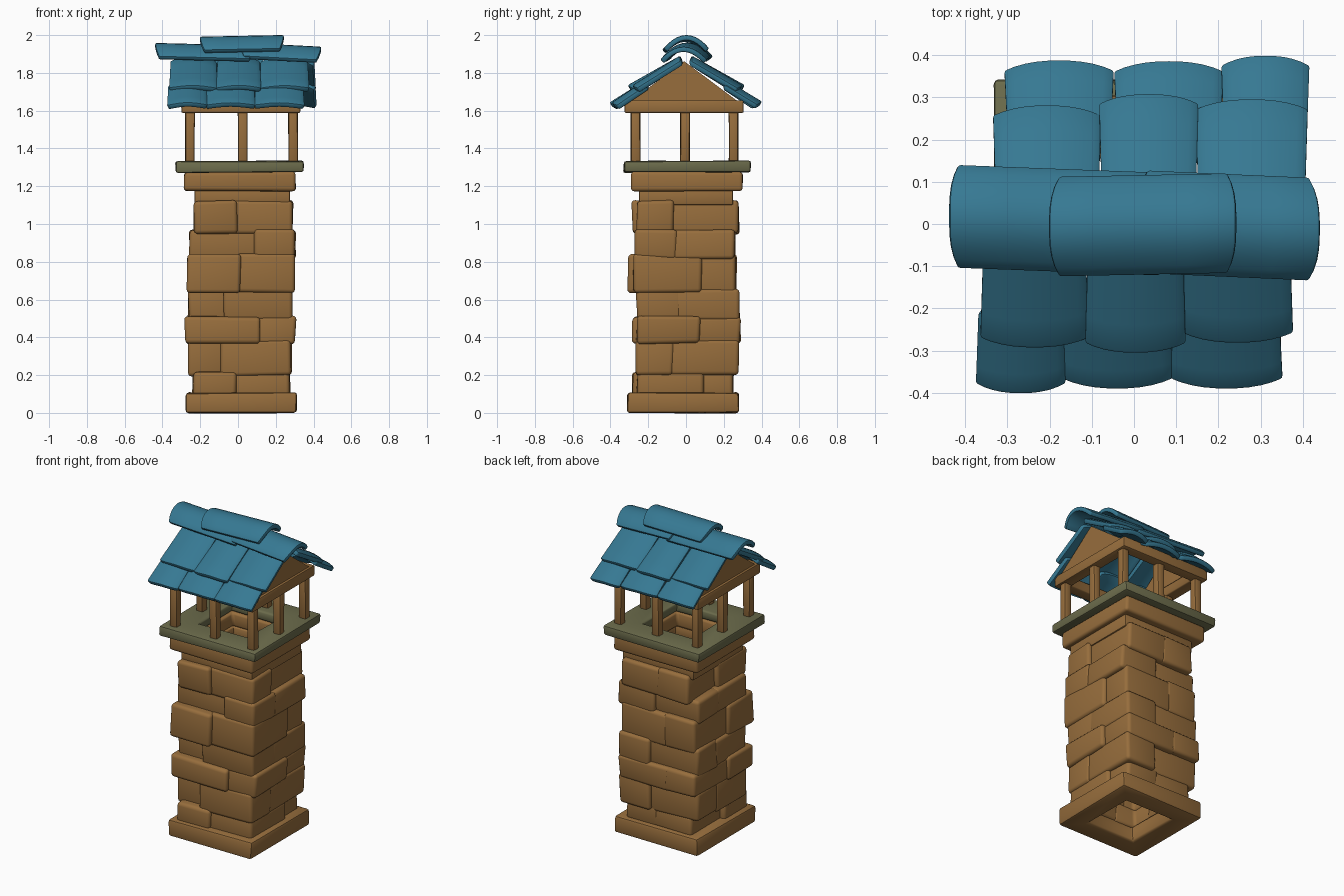
import bpy, bmesh, math, random
from mathutils import Vector

if "Cube" in bpy.data.objects:
    bpy.data.objects.remove(bpy.data.objects["Cube"])

random.seed(4)


def material(name, rgb):
    m = bpy.data.materials.new(name)
    m.diffuse_color = (*rgb, 1)
    m.use_nodes = True
    m.node_tree.nodes["Principled BSDF"].inputs["Base Color"].default_value = m.diffuse_color
    return m


STONE = material("brown stone", (0.31, 0.155, 0.046))
SLAB = material("mossy green", (0.15, 0.15, 0.072))
TILE = material("blue tile", (0.037, 0.19, 0.29))


def finish(name, bm, mat, bevel=0.0, segs=2, thick=0.0, jitter=0.0, smooth=40):
    for v in bm.verts:
        v.co += Vector([random.uniform(-jitter, jitter) for _ in range(3)])
    bmesh.ops.recalc_face_normals(bm, faces=bm.faces)
    me = bpy.data.meshes.new(name)
    bm.to_mesh(me)
    bm.free()
    ob = bpy.data.objects.new(name, me)
    bpy.context.collection.objects.link(ob)
    me.materials.append(mat)
    bpy.ops.object.select_all(action='DESELECT')
    ob.select_set(True)
    bpy.context.view_layer.objects.active = ob
    if thick:
        s = ob.modifiers.new("thick", 'SOLIDIFY')
        s.thickness, s.offset = thick, 0
        bpy.ops.object.modifier_apply(modifier="thick")
    if bevel:
        b = ob.modifiers.new("bevel", 'BEVEL')
        b.width, b.segments = bevel, segs
        b.limit_method, b.angle_limit = 'ANGLE', math.radians(40)
        bpy.ops.object.modifier_apply(modifier="bevel")
    bpy.ops.object.shade_smooth_by_angle(angle=math.radians(smooth))
    return ob


def prism(name, pts, lo, hi, mat, axis='z', **kw):
    """Extrude a polygon along z, or along x for (y, z) points."""
    bm = bmesh.new()
    place = (lambda p, h: (p[0], p[1], h)) if axis == 'z' else (lambda p, h: (h, p[0], p[1]))
    a = [bm.verts.new(place(p, lo)) for p in pts]
    b = [bm.verts.new(place(p, hi)) for p in pts]
    bm.faces.new(a)
    bm.faces.new(b)
    for i in range(len(pts)):
        j = (i + 1) % len(pts)
        bm.faces.new((a[i], a[j], b[j], b[i]))
    return finish(name, bm, mat, **kw)


def ring(name, x0, x1, y0, y1, wall, z0, z1, mat, **kw):
    """Square frame with a square hole."""
    bm = bmesh.new()
    loops = []
    for w, z in ((0, z0), (0, z1), (wall, z1), (wall, z0)):
        q = ((x0 + w, y0 + w), (x1 - w, y0 + w), (x1 - w, y1 - w), (x0 + w, y1 - w))
        loops.append([bm.verts.new((x, y, z)) for x, y in q])
    for k in range(4):
        a, b = loops[k], loops[(k + 1) % 4]
        for i in range(4):
            j = (i + 1) % 4
            bm.faces.new((a[i], a[j], b[j], b[i]))
    return finish(name, bm, mat, **kw)


def tile(name, origin, u, v, width, length, arch, bulge, thick, taper=1.0):
    """Arched roof tile: u across, v along, with rounded ends."""
    u, v = Vector(u).normalized(), Vector(v).normalized()
    w = u.cross(v)
    if w.z < 0:
        w = -w
    bm = bmesh.new()
    n, m = 10, 4
    rows = []
    for j in range(m + 1):
        s = j / m
        row = []
        for i in range(n + 1):
            t = 2 * i / n - 1
            along = s * length + bulge * (1 - abs(t) ** 3) * (2 * s - 1)
            across = t * width / 2 * (taper + (1 - taper) * s)
            row.append(bm.verts.new(Vector(origin) + u * across + v * along + w * arch * (1 - t * t)))
        rows.append(row)
    for j in range(m):
        for i in range(n):
            bm.faces.new((rows[j][i], rows[j][i + 1], rows[j + 1][i + 1], rows[j + 1][i]))
    return finish(name, bm, TILE, thick=thick, bevel=0.008)


# Base, neck, collar and slab
ring("base_course", -0.275, 0.31, -0.31, 0.28, 0.125, 0, 0.107, STONE, bevel=0.015, jitter=0.004)
ring("neck_course", -0.23, 0.275, -0.25, 0.25, 0.078, 1.10, 1.185, STONE, bevel=0.01)
ring("collar", -0.285, 0.305, -0.29, 0.30, 0.125, 1.175, 1.275, STONE, bevel=0.018, segs=3, jitter=0.003)
ring("top_slab", -0.33, 0.345, -0.33, 0.34, 0.165, 1.272, 1.335, SLAB, bevel=0.012, jitter=0.004)

# Shaft courses: z range, outer extents, front/right/back/left joint positions
courses = [
    (0.10, 0.21, -0.238, 0.275, -0.285, 0.25, -0.02, 0.08, 0.05, -0.06),
    (0.205, 0.375, -0.26, 0.282, -0.262, 0.277, -0.08, -0.08, 0.08, 0.05),
    (0.375, 0.50, -0.282, 0.305, -0.285, 0.287, 0.10, 0.06, -0.06, -0.05),
    (0.495, 0.65, -0.262, 0.285, -0.262, 0.285, -0.06, -0.04, 0.08, 0.06),
    (0.645, 0.83, -0.272, 0.302, -0.305, 0.265, 0.0, 0.07, -0.04, -0.06),
    (0.825, 0.96, -0.255, 0.303, -0.272, 0.26, 0.10, -0.06, 0.06, 0.04),
    (0.955, 1.115, -0.235, 0.29, -0.285, 0.28, -0.02, -0.08, 0.0, 0.0),
]
IN = 0.175
CX, CY = 0.02, -0.005
LAP = 0.014
for k, (z0, z1, x0, x1, y0, y1, jf, jr, jb, jl) in enumerate(courses):
    d = 0.024  # alternate corners sit further in
    odd = k % 2
    corners = [
        ("front_left", x0, y0 + d * odd, jf, jl),
        ("front_right", x1, y0 + d * (1 - odd), jf, jr),
        ("back_right", x1 - d * (1 - odd), y1, jb, jr),
        ("back_left", x0 + d * (1 - odd), y1 - d * odd, jb, jl),
    ]
    for label, x, y, jx, jy in corners:
        ix = CX + math.copysign(IN, x)
        iy = CY + math.copysign(IN, y)
        jx -= math.copysign(LAP, x)  # neighbours overlap to close the joints
        jy -= math.copysign(LAP, y)
        pts = [(x, y), (jx, y), (jx, iy), (ix, iy), (ix, jy), (x, jy)]
        prism(f"stone_{k + 1}_{label}", pts, z0 - 0.009, z1 + 0.009, STONE,
              bevel=0.02, segs=3, jitter=0.006, smooth=60)

# Posts around the opening
for i, x in enumerate((-0.255, 0.025, 0.292)):
    for j, y in enumerate((-0.267, -0.005, 0.252)):
        if i == 1 and j == 1:
            continue
        r = 0.025
        pts = [(x - r, y - r), (x + r, y - r), (x + r, y + r), (x - r, y + r)]
        prism(f"post_{i}_{j}", pts, 1.32, 1.60, STONE, bevel=0.01, jitter=0.002)

# Upper frame and gable panels
ring("roof_frame", -0.30, 0.33, -0.325, 0.305, 0.07, 1.588, 1.655, STONE, bevel=0.008)
gable = [(-0.30, 1.645), (0.28, 1.645), (-0.01, 1.862)]
prism("gable_left", gable, -0.285, -0.245, STONE, axis='x')
prism("gable_right", gable, 0.275, 0.315, STONE, axis='x')

# Roof tiles per row: side, top edge (y, z), eave z, then (x min, x max, eave y)
rows = {
    "front_lower": (-1, (0.205, 1.722), 1.618, [(-0.372, -0.165, 0.372), (-0.17, 0.09, 0.36), (0.088, 0.35, 0.36)]),
    "front_upper": (-1, (0.025, 1.85), 1.708, [(-0.362, -0.11, 0.264), (-0.113, 0.12, 0.277), (0.115, 0.375, 0.252)]),
    "back_lower": (1, (0.205, 1.722), 1.622, [(-0.305, -0.05, 0.358), (-0.045, 0.21, 0.356), (0.21, 0.413, 0.37)]),
    "back_upper": (1, (0.025, 1.85), 1.708, [(-0.332, -0.08, 0.252), (-0.08, 0.15, 0.28), (0.148, 0.41, 0.267)]),
}
for label, (side, (ytop, ztop), zlow, items) in rows.items():
    for i, (xa, xb, ye) in enumerate(items):
        run, drop = ye - ytop, ztop - zlow
        tile(f"tile_{label}_{i + 1}", ((xa + xb) / 2, side * ytop, ztop),
             (1, 0, random.uniform(-0.015, 0.015)), (0, side * run, -drop),
             xb - xa, math.hypot(run, drop), 0.024, 0.014, 0.03, taper=0.94)

# Ridge tiles: start, end, width
ridge = [((-0.418, 0.018, 1.878), (0.06, 0.0, 1.866), 0.23),
         ((0.03, 0.005, 1.88), (0.415, -0.012, 1.86), 0.23),
         ((-0.178, -0.006, 1.912), (0.222, 0.002, 1.92), 0.222)]
for i, (a, b, wd) in enumerate(ridge):
    a, b = Vector(a), Vector(b)
    tile(f"ridge_tile_{i + 1}", a, (0, 1, 0), b - a, wd, (b - a).length, 0.066, 0.022, 0.028)
